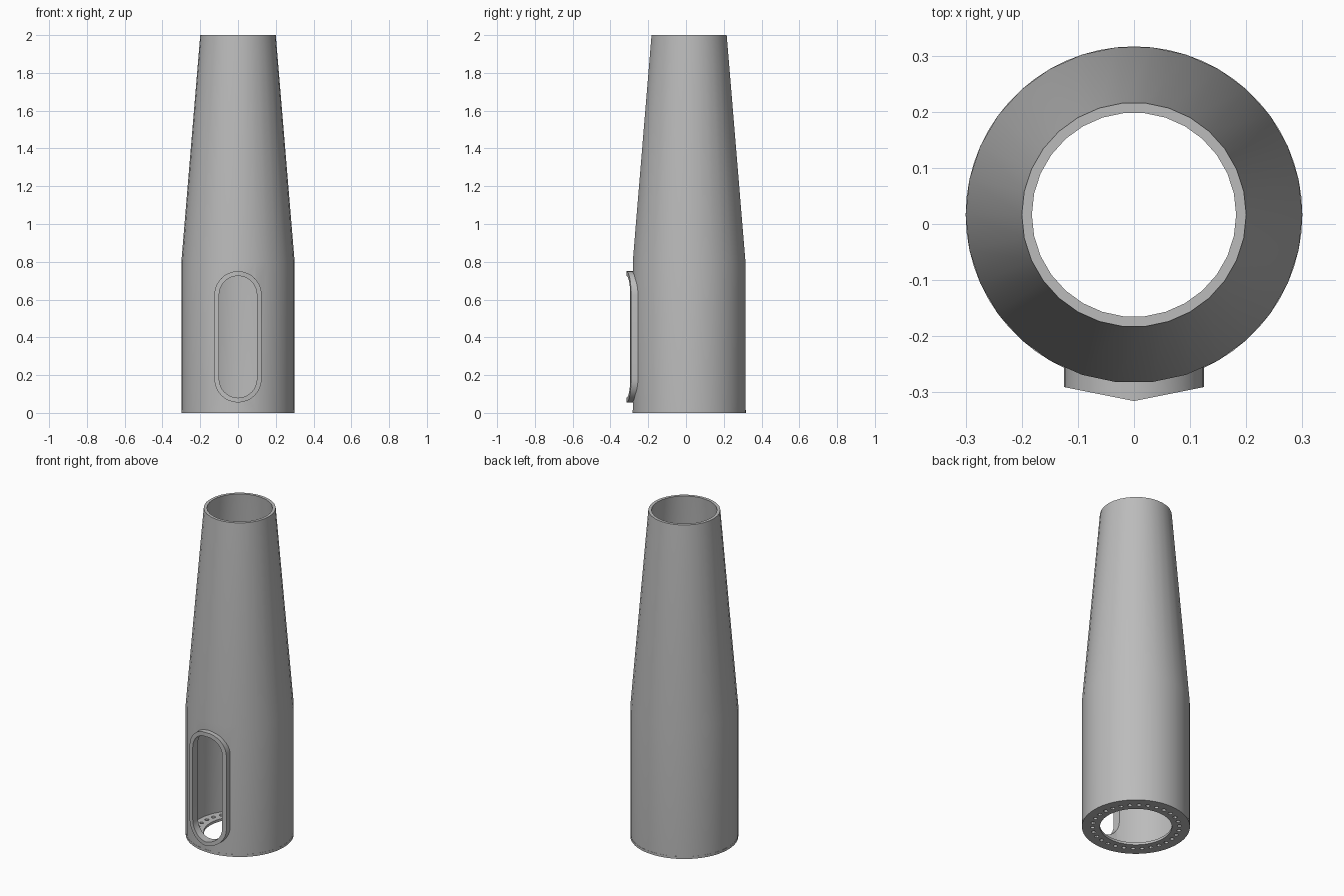
import bpy, bmesh, math

if "Cube" in bpy.data.objects:
    bpy.data.objects.remove(bpy.data.objects["Cube"], do_unlink=True)

AXIS_Y = 0.0165      # tower axis sits slightly behind the origin
SIDES = 30
DOOR_LOW, DOOR_HIGH = 0.18, 0.625   # centres of the door's round ends
FLANGE = 0.015

grey = bpy.data.materials.new("steel grey")
grey.use_nodes = True
COLOUR = (0.5, 0.5, 0.5, 1)
grey.diffuse_color = COLOUR
grey.node_tree.nodes["Principled BSDF"].inputs["Base Color"].default_value = COLOUR


def make_object(name, bm):
    bmesh.ops.recalc_face_normals(bm, faces=bm.faces)
    mesh = bpy.data.meshes.new(name)
    bm.to_mesh(mesh)
    bm.free()
    mesh.materials.append(grey)
    obj = bpy.data.objects.new(name, mesh)
    bpy.context.collection.objects.link(obj)
    return obj


def bridge(bm, loops):
    """Join a ring of closed loops with quads."""
    for a, b in zip(loops, loops[1:] + loops[:1]):
        n = len(a)
        for i in range(n):
            j = (i + 1) % n
            bm.faces.new((a[i], a[j], b[j], b[i]))


def lathe(name, profile, sides):
    bm = bmesh.new()
    angles = [2 * math.pi * i / sides for i in range(sides)]
    loops = [[bm.verts.new((r * math.cos(a), AXIS_Y + r * math.sin(a), z))
              for a in angles] for r, z in profile]
    bridge(bm, loops)
    return make_object(name, bm)


def stadium(half_width, steps=16):
    """Upright rounded slot outline as (x, z) points."""
    points = []
    for centre, start in ((DOOR_HIGH, 0), (DOOR_LOW, math.pi)):
        for i in range(steps + 1):
            a = start + math.pi * i / steps
            points.append((half_width * math.cos(a), centre + half_width * math.sin(a)))
    return points


def cut(obj, cutter):
    """Apply a boolean cut and discard the cutter."""
    mod = obj.modifiers.new("cut", "BOOLEAN")
    mod.operation = "DIFFERENCE"
    mod.solver = "EXACT"
    mod.object = cutter
    graph = bpy.context.evaluated_depsgraph_get()
    result = bpy.data.meshes.new_from_object(obj.evaluated_get(graph))
    obj.modifiers.clear()
    obj.data = result
    bpy.data.objects.remove(cutter, do_unlink=True)


# Hollow tower: straight base and tapered upper section
tower = lathe("tower_shell", [(0.3, FLANGE), (0.3, 0.8), (0.2, 2), (0.182, 2),
                              (0.282, 0.8), (0.282, FLANGE)], SIDES)

# Door opening
bm = bmesh.new()
slot = bm.faces.new([bm.verts.new((x, -0.5, z)) for x, z in stadium(0.1)])
pushed = bmesh.ops.extrude_face_region(bm, geom=[slot], use_keep_orig=True)["geom"]
bmesh.ops.translate(bm, vec=(0, 0.4, 0),
                    verts=[g for g in pushed if isinstance(g, bmesh.types.BMVert)])
cut(tower, make_object("door_cutter", bm))

# Raised door frame, swept back on each side to follow the wall
bm = bmesh.new()
loops = []
for half_width, depth in ((0.125, 0), (0.1, 0), (0.1, 0.045), (0.125, 0.045)):
    loops.append([bm.verts.new((x, -0.3155 + depth + 0.2 * abs(x), z))
                  for x, z in stadium(half_width)])
bridge(bm, loops)
frame = make_object("door_frame", bm)

# Bottom flange with a ring of bolt holes
flange = lathe("base_flange", [(0.2, 0), (0.3, 0), (0.3, FLANGE), (0.2, FLANGE)], SIDES * 2)
bm = bmesh.new()
for i in range(SIDES):
    a = 2 * math.pi * (i + 0.5) / SIDES
    ring = bmesh.ops.create_cone(bm, cap_ends=True, segments=12, radius1=0.012,
                                 radius2=0.012, depth=0.1)["verts"]
    bmesh.ops.translate(bm, verts=ring,
                        vec=(0.242 * math.cos(a), AXIS_Y + 0.242 * math.sin(a), 0))
cut(flange, make_object("bolt_hole_cutter", bm))

# Smooth shading with sharp rims
for obj in (tower, frame, flange):
    bpy.ops.object.select_all(action="DESELECT")
    obj.select_set(True)
    bpy.context.view_layer.objects.active = obj
    bpy.ops.object.shade_smooth_by_angle(angle=math.radians(30))
